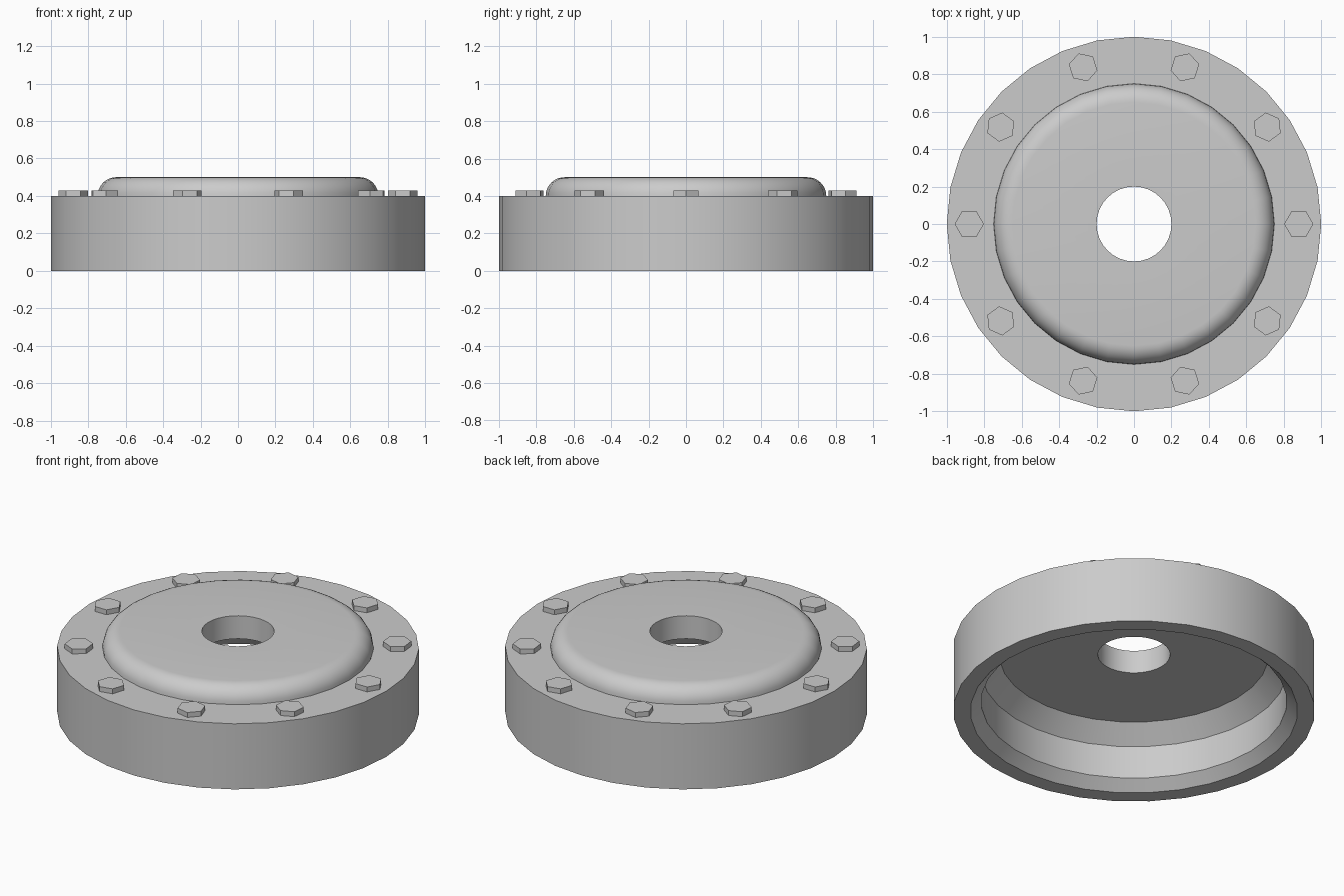
import bpy
import bmesh
from math import cos, sin, pi, radians
from mathutils import Matrix

cube = bpy.data.objects.get("Cube")
if cube:
    bpy.data.objects.remove(cube, do_unlink=True)

SIDES = 32
BOLTS = 10

steel = bpy.data.materials.new("grey steel")
steel.use_nodes = True
colour = (0.6, 0.6, 0.6, 1)
steel.diffuse_color = colour
steel.node_tree.nodes["Principled BSDF"].inputs["Base Color"].default_value = colour


def finish(bm, name):
    """Turn a bmesh into a linked, coloured object."""
    bmesh.ops.recalc_face_normals(bm, faces=bm.faces)
    mesh = bpy.data.meshes.new(name)
    bm.to_mesh(mesh)
    bm.free()
    mesh.materials.append(steel)
    obj = bpy.data.objects.new(name, mesh)
    bpy.context.collection.objects.link(obj)
    return obj


def lathe(name, profile):
    """Revolve a closed (radius, height) profile around z."""
    bm = bmesh.new()
    verts = [bm.verts.new((r, 0, z)) for r, z in profile]
    edges = [bm.edges.new((a, b)) for a, b in zip(verts, verts[1:] + verts[:1])]
    bmesh.ops.spin(bm, geom=verts + edges, cent=(0, 0, 0), axis=(0, 0, 1),
                   angle=2 * pi, steps=SIDES, use_merge=True)
    bmesh.ops.remove_doubles(bm, verts=bm.verts, dist=0.0001)
    return finish(bm, name)


# Flanged cover: rim, rounded raised disc, centre hole and stepped hollow
shoulder = [(0.65 + 0.1 * cos(a), 0.4 + 0.1 * sin(a))
            for a in (radians(90 * i / 8) for i in range(9))]
outside = [(1, 0), (1, 0.4)] + shoulder + [(0.2, 0.5)]
hollow = [(0.2, 0.36), (0.745, 0.36), (0.845, 0.26), (0.845, 0.06), (0.905, 0)]
cover = lathe("cover", outside + hollow)

bpy.ops.object.select_all(action="DESELECT")
cover.select_set(True)
bpy.context.view_layer.objects.active = cover
bpy.ops.object.shade_smooth_by_angle(angle=radians(30))

# Ring of hexagonal bolt heads, each turned with the ring
for i in range(BOLTS):
    bm = bmesh.new()
    place = (Matrix.Rotation(2 * pi * i / BOLTS, 4, "Z")
             @ Matrix.Translation((0.88, 0, 0.41))
             @ Matrix.Rotation(pi / 2, 4, "Z"))
    bmesh.ops.create_cone(bm, cap_ends=True, segments=6, radius1=0.078,
                          radius2=0.078, depth=0.04, matrix=place)
    # Aim a corner of the hexagon outwards
    reach = max(v.co.length for v in bm.verts)
    if reach < 0.88 + 0.078:
        bmesh.ops.rotate(bm, verts=bm.verts, cent=place.translation,
                         matrix=Matrix.Rotation(pi / 6, 3, "Z"))
    finish(bm, f"bolt_head_{i + 1}")
